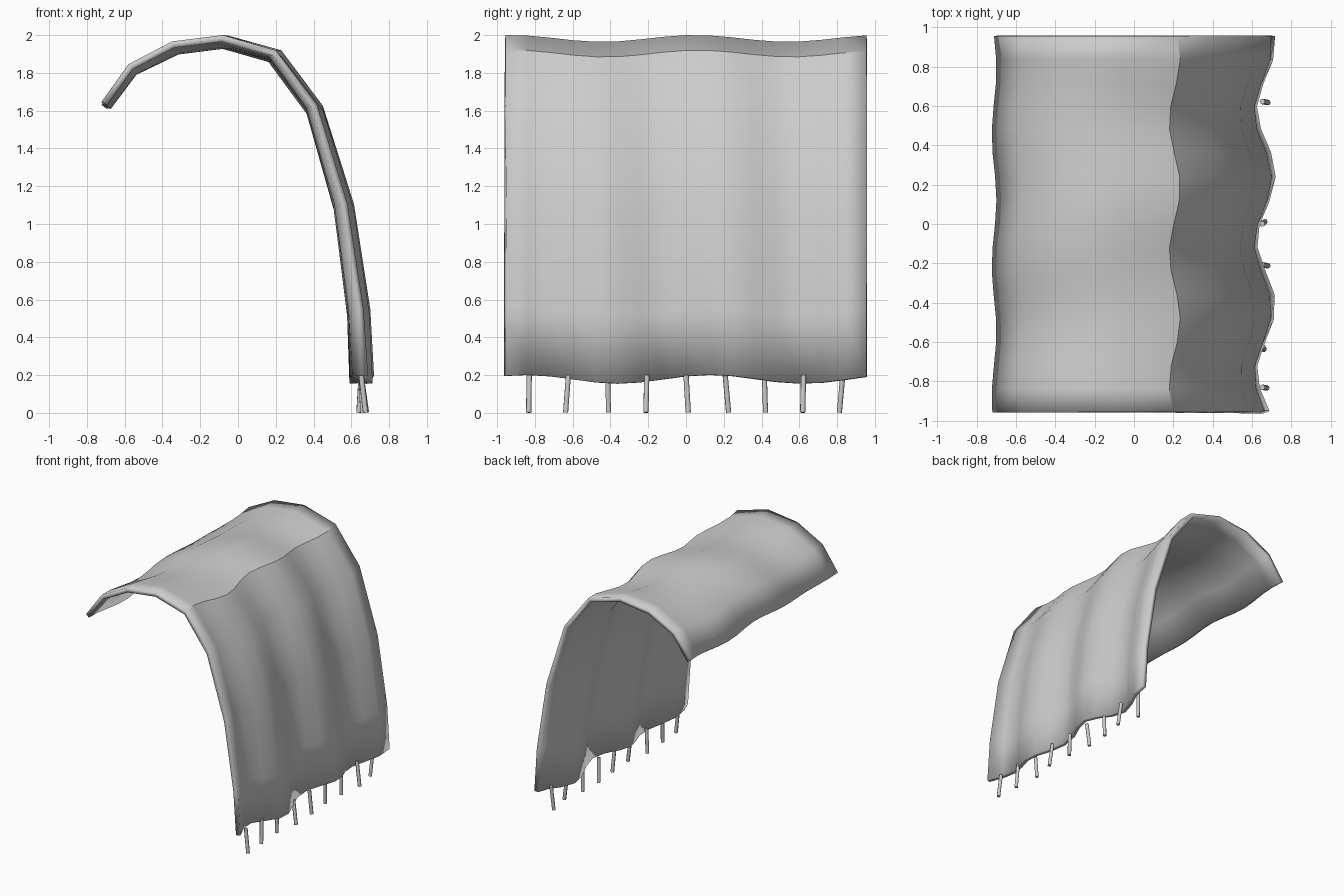
import bpy, bmesh
from math import cos, pi, radians
from mathutils import Vector

if "Cube" in bpy.data.objects:
    bpy.data.objects.remove(bpy.data.objects["Cube"])

# Drape profile rows: mean x, mean z, fold depth in x, ripple height in z
ROWS = [(-0.697, 1.63, 0.012, 0.010), (-0.56, 1.818, 0.012, 0.015),
        (-0.335, 1.932, 0.016, 0.018), (-0.075, 1.965, 0.02, 0.018),
        (0.197, 1.888, 0.028, 0.018), (0.405, 1.608, 0.031, 0.018),
        (0.56, 1.09, 0.038, 0.018), (0.638, 0.535, 0.045, 0.02),
        (0.655, 0.178, 0.048, 0.023)]
SEGS = 16
HALF = 0.957


def finish(name, bm, angle):
    mesh = bpy.data.meshes.new(name)
    bmesh.ops.recalc_face_normals(bm, faces=bm.faces)
    bm.to_mesh(mesh)
    bm.free()
    obj = bpy.data.objects.new(name, mesh)
    bpy.context.collection.objects.link(obj)
    bpy.ops.object.select_all(action='DESELECT')
    obj.select_set(True)
    bpy.context.view_layer.objects.active = obj
    bpy.ops.object.shade_smooth_by_angle(angle=radians(angle))
    return obj


# Curved cloth sheet with folds that shift slightly from row to row
bm = bmesh.new()
grid = []
for i, (x, z, ax, az) in enumerate(ROWS):
    shift = 0.13 * i / (len(ROWS) - 1)
    row = []
    for j in range(SEGS + 1):
        y = -HALF + 2 * HALF * j / SEGS
        fold = ax * cos(2 * pi * (y - 0.12 - shift) / 0.667)
        ripple = az * cos(2 * pi * (y - shift) / 0.98)
        row.append(bm.verts.new((x + fold, y, z + ripple)))
    grid.append(row)
for a, b in zip(grid, grid[1:]):
    for j in range(SEGS):
        bm.faces.new((a[j], a[j + 1], b[j + 1], b[j]))
cloth = finish("draped_cloth", bm, 33)

# Cloth thickness
solid = cloth.modifiers.new("thickness", 'SOLIDIFY')
solid.thickness = 0.035
solid.offset = 0

# Fringe strands hanging along the lower hem: tip x and sideways tip drift
TIPS = [(0.675, -0.003), (0.66, -0.015), (0.64, 0.005), (0.68, -0.005),
        (0.665, 0.012), (0.64, 0.018), (0.65, 0.006), (0.68, -0.005),
        (0.64, -0.018)]
for k, (tip_x, drift) in enumerate(TIPS):
    y = -0.83 + 0.2075 * k
    top = Vector((0.652, y, 0.2))
    tip = Vector((tip_x, y + drift, 0.002))
    axis = top - tip
    bm = bmesh.new()
    bmesh.ops.create_cone(bm, cap_ends=True, segments=8,
                          radius1=0.014, radius2=0.014, depth=axis.length)
    strand = finish(f"fringe_strand_{k + 1}", bm, 50)
    strand.location = (top + tip) / 2
    strand.rotation_mode = 'QUATERNION'
    strand.rotation_quaternion = axis.to_track_quat('Z', 'Y')
